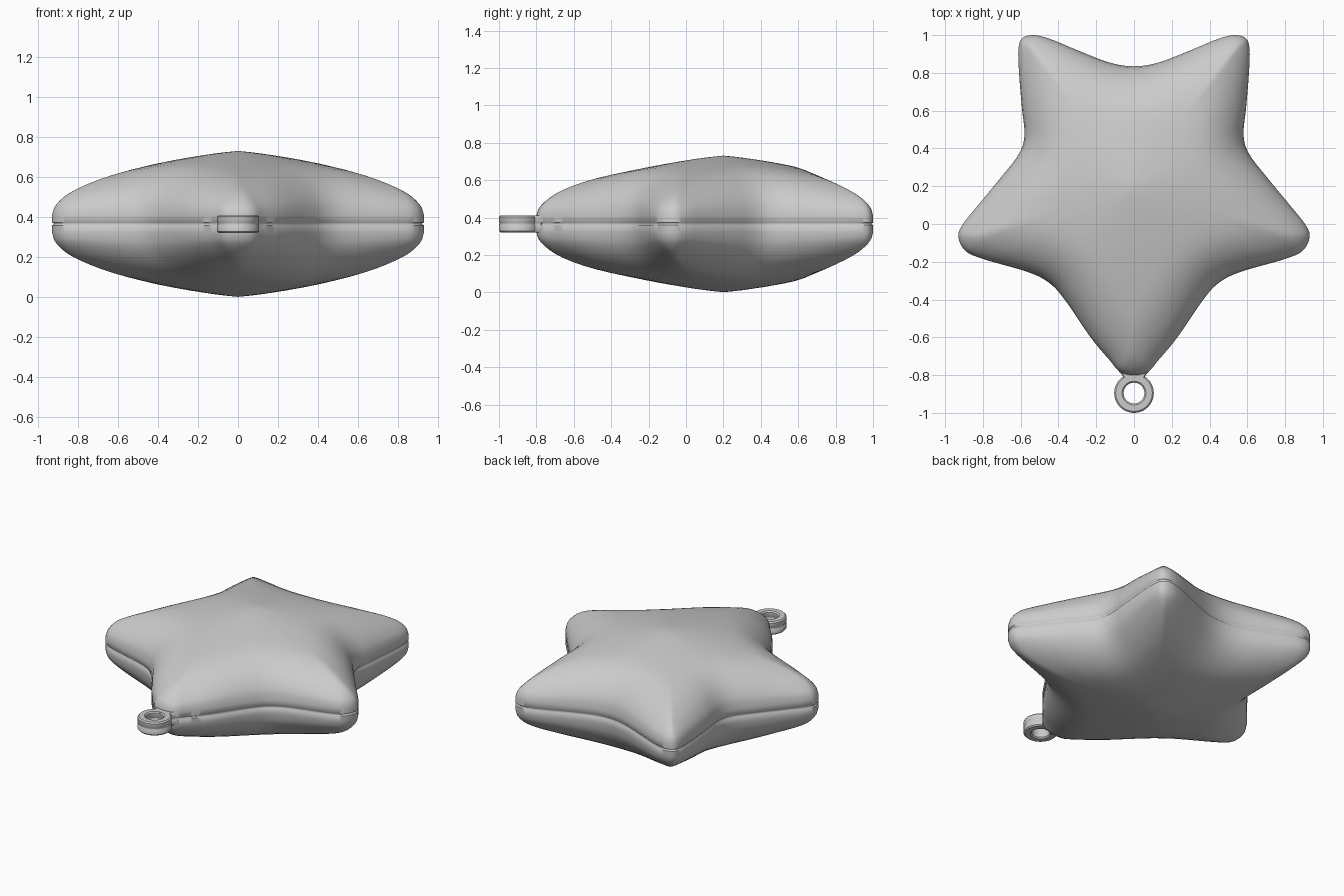
import bpy, bmesh, math
from mathutils import Vector

if "Cube" in bpy.data.objects:
    bpy.data.objects.remove(bpy.data.objects["Cube"])

MID = 0.366                 # height of the seam plane
WALL = 0.045                # half height of the vertical rim
CENTRE = Vector((0, 0.2))


def finish(name, bm, angle=40):
    """Turn an upper half into a mirrored, smooth-shaded object."""
    bmesh.ops.remove_doubles(bm, verts=bm.verts, dist=1e-5)
    bmesh.ops.recalc_face_normals(bm, faces=bm.faces)
    me = bpy.data.meshes.new(name)
    bm.to_mesh(me)
    bm.free()
    ob = bpy.data.objects.new(name, me)
    bpy.context.collection.objects.link(ob)
    ob.location.z = MID
    m = ob.modifiers.new("mirror", 'MIRROR')
    m.use_axis = (False, False, True)
    m.merge_threshold = 0.0005
    bpy.ops.object.select_all(action='DESELECT')
    ob.select_set(True)
    bpy.context.view_layer.objects.active = ob
    bpy.ops.object.shade_smooth_by_angle(angle=math.radians(angle))
    return ob


def skin(bm, rows):
    """Quads between consecutive closed rows of vertices."""
    for a, b in zip(rows, rows[1:]):
        n = len(a)
        for i in range(n):
            j = (i + 1) % n
            bm.faces.new((a[i], a[j], b[j], b[i]))


# Star outline: right half, from the bottom tip to the top valley
half = [(0, -.80), (.075, -.782), (.13, -.72), (.23, -.60), (.36, -.41),
        (.445, -.315), (.56, -.255), (.80, -.185), (.895, -.14), (.93, -.065),
        (.905, 0), (.825, .10), (.71, .24), (.61, .37), (.58, .47),
        (.593, .61), (.608, .79), (.612, .92), (.593, .982), (.53, 1.0),
        (.44, .978), (.30, .92), (.13, .855), (0, .835)]
ctrl = [Vector(p) for p in half] + [Vector((-x, y)) for x, y in half[-2:0:-1]]
N, SUB = len(ctrl), 5
outline = []
for i in range(N):
    p0, p1, p2, p3 = (ctrl[(i + k) % N] for k in (-1, 0, 1, 2))
    for s in range(SUB):
        t = s / SUB
        outline.append(0.5 * (2 * p1 + (p2 - p0) * t
                              + (2 * p0 - 5 * p1 + 4 * p2 - p3) * t * t
                              + (3 * p1 - p0 - 3 * p2 + p3) * t ** 3))
segs = [(a, b - a, (b - a).length_squared)
        for a, b in zip(outline, outline[1:] + outline[:1])]


def edge_distance(p):
    return math.sqrt(min(
        (p - a - d * max(0, min(1, (p - a).dot(d) / l))).length_squared
        for a, d, l in segs))


def puff(p):
    """Height above the seam: a domed crown rounded off towards the rim."""
    crown = 0.365 - 0.2 * (p - CENTRE).length ** 1.3
    k = 1 - min(edge_distance(p) / 0.26, 1)
    return WALL + (crown - WALL) * math.sqrt(max(0, 1 - k * k))


# Puffy star body with a fine seam groove
bm = bmesh.new()
rows = []
for s, z in ((0.988, 0), (1, 0.007)):
    rows.append([bm.verts.new((*(CENTRE + (p - CENTRE) * s), z)) for p in outline])
for s in (1, .99, .975, .955, .93, .9, .86, .81, .75, .68, .6, .51, .42, .33, .24, .16, .08):
    row = []
    for p in outline:
        q = CENTRE + (p - CENTRE) * s
        row.append(bm.verts.new((q.x, q.y, WALL if s == 1 else puff(q))))
    rows.append(row)
skin(bm, rows)
top = bm.verts.new((CENTRE.x, CENTRE.y, 0.365))
for i in range(len(outline)):
    bm.faces.new((rows[-1][i], rows[-1][(i + 1) % len(outline)], top))
# soften the medial ridges of the arms
inner = [v for r in rows[7:] for v in r]
for _ in range(3):
    bmesh.ops.smooth_vert(bm, verts=inner, factor=0.5, use_axis_z=True)
finish("star_body", bm, 50)

# Hanging ring at the bottom tip
bm = bmesh.new()
profile = [(.06, 0), (.055, .006), (.055, .037), (.063, .045),
           (.097, .045), (.105, .037), (.105, .006), (.10, 0)]
SIDES = 40
rows = [[bm.verts.new((r * math.cos(2 * math.pi * i / SIDES),
                       -.895 + r * math.sin(2 * math.pi * i / SIDES), z))
         for i in range(SIDES)] for r, z in profile]
skin(bm, rows)
finish("hanging_ring", bm)

# Short flared neck joining ring and star
bm = bmesh.new()
plan = [(.055, -.835), (.056, -.812), (.064, -.797), (.085, -.775), (.05, -.74)]
loop = plan + [(-x, y) for x, y in reversed(plan)]
rows = [[bm.verts.new((x * s, y, z)) for x, y in loop]
        for s, z in ((.93, 0), (1, .006), (1, .038), (.9, .045))]
skin(bm, rows)
bm.faces.new(rows[-1])
finish("ring_neck", bm)
